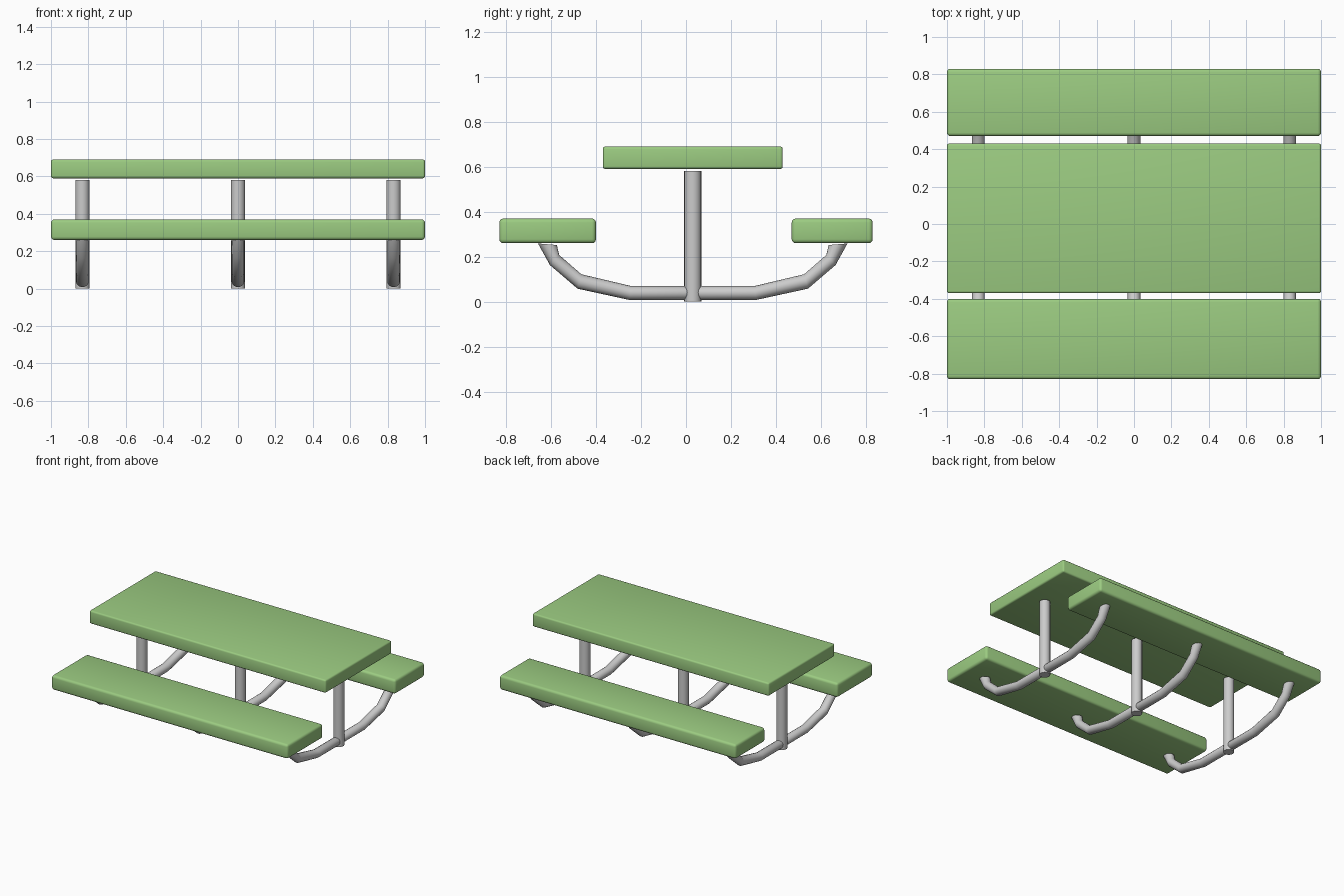
import bpy, bmesh, math
from mathutils import Vector

if "Cube" in bpy.data.objects:
    bpy.data.objects.remove(bpy.data.objects["Cube"])

green = bpy.data.materials.new("green")
green.diffuse_color = (0.33, 0.6, 0.22, 1)
green.use_nodes = True
green.node_tree.nodes["Principled BSDF"].inputs["Base Color"].default_value = green.diffuse_color
CY = 0.03                      # y of the posts
POSTS = (-0.832, 0.0, 0.832)


def finish(name, bm, angle=40):
    bmesh.ops.recalc_face_normals(bm, faces=bm.faces)
    me = bpy.data.meshes.new(name)
    bm.to_mesh(me)
    bm.free()
    ob = bpy.data.objects.new(name, me)
    bpy.context.collection.objects.link(ob)
    bpy.ops.object.select_all(action='DESELECT')
    bpy.context.view_layer.objects.active = ob
    ob.select_set(True)
    bpy.ops.object.shade_smooth_by_angle(angle=math.radians(angle))
    return ob


def plank(name, y0, y1, z0, z1, bevel):
    bm = bmesh.new()
    bmesh.ops.create_cube(bm, size=1)
    for v in bm.verts:
        v.co = (v.co.x * 2, (y0 + y1) / 2 + v.co.y * (y1 - y0),
                (z0 + z1) / 2 + v.co.z * (z1 - z0))
    bmesh.ops.bevel(bm, geom=bm.edges[:], offset=bevel, segments=3,
                    profile=0.5, affect='EDGES')
    finish(name, bm).data.materials.append(green)


def tube(name, x, rings, side, rx, n=16):
    # each ring: lower and upper outline point (y offset from post, z)
    bm = bmesh.new()
    loops = []
    for ly, lz, hy, hz in rings:
        lo, hi = Vector((x, CY + side * ly, lz)), Vector((x, CY + side * hy, hz))
        mid, half = (lo + hi) / 2, (hi - lo) / 2
        r = min(rx, half.length * 1.1)
        loops.append([bm.verts.new(mid + half * math.sin(a) + Vector((r * math.cos(a), 0, 0)))
                      for a in (2 * math.pi * i / n for i in range(n))])
    for a, b in zip(loops, loops[1:]):
        for i in range(n):
            j = (i + 1) % n
            bm.faces.new((a[i], a[j], b[j], b[i]))
    bm.faces.new(loops[0])
    bm.faces.new(loops[-1])
    finish(name, bm)


# Table top and benches
plank("table_top", -0.37, 0.43, 0.59, 0.69, 0.012)
plank("front_bench", -0.83, -0.40, 0.26, 0.37, 0.018)
plank("back_bench", 0.47, 0.83, 0.26, 0.37, 0.018)

# Bent support arm outline, from the post outwards
ARM = [(0.01, 0.02, 0.01, 0.06), (0.035, 0.008, 0.035, 0.07),
       (0.282, 0.008, 0.275, 0.07), (0.512, 0.058, 0.495, 0.122),
       (0.635, 0.163, 0.594, 0.208), (0.688, 0.259, 0.604, 0.252)]

for k, x in enumerate(POSTS):
    # Upright post
    bm = bmesh.new()
    bmesh.ops.create_cone(bm, cap_ends=True, segments=20, radius1=0.038,
                          radius2=0.038, depth=0.582)
    bmesh.ops.translate(bm, verts=bm.verts, vec=(x, CY, 0.291))
    finish(f"post_{k + 1}", bm)
    # Arms to both benches
    for side, label in ((-1, "front"), (1, "back")):
        tube(f"{label}_arm_{k + 1}", x, ARM, side, 0.034)
